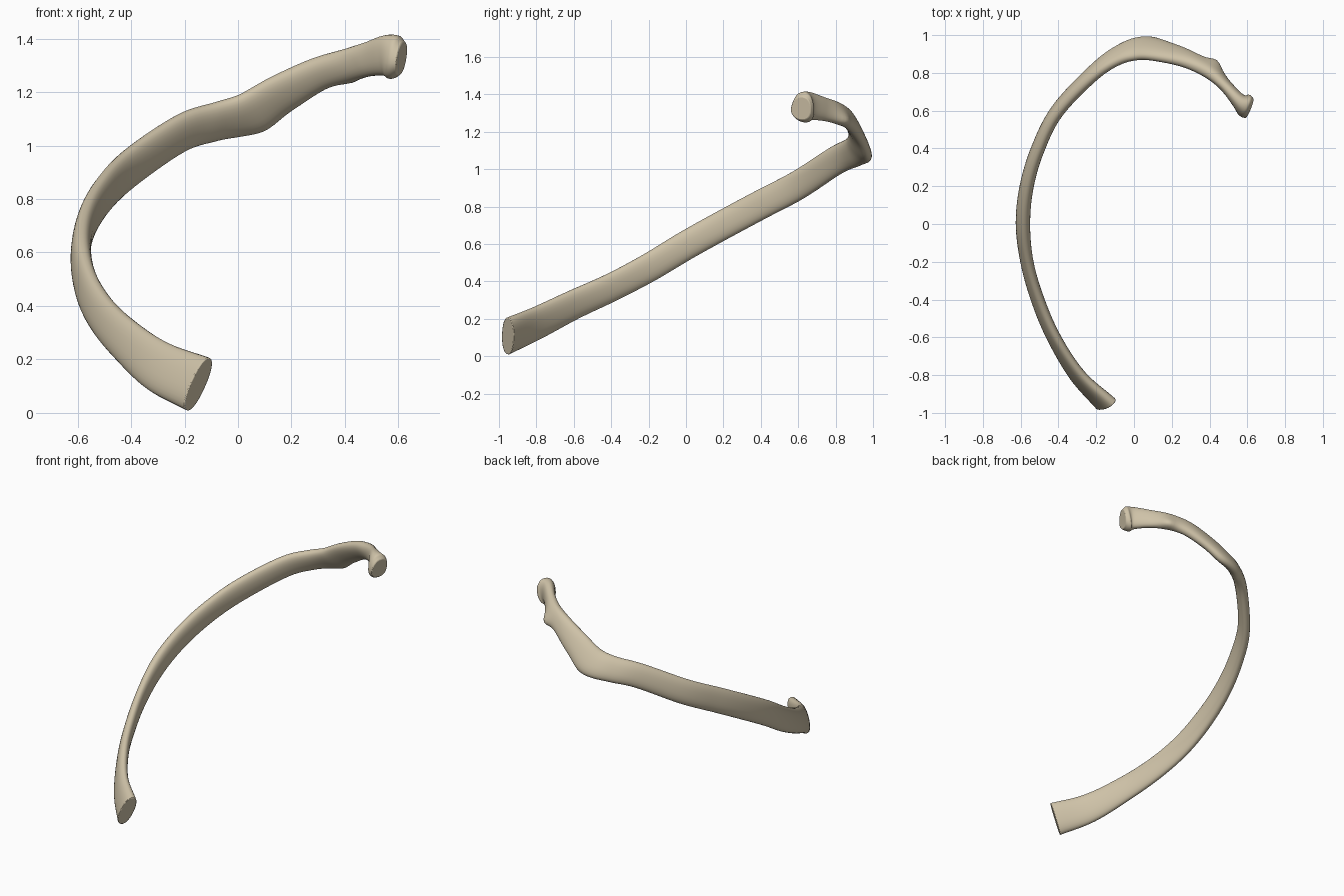
import bpy
import bmesh
from math import cos, sin, pi, radians, exp, copysign
from mathutils import Vector, Matrix

cube = bpy.data.objects.get("Cube")
if cube:
    bpy.data.objects.remove(cube, do_unlink=True)

# One flat bone colour
bone = bpy.data.materials.new("bone_tan")
bone.use_nodes = True
colour = (0.62, 0.54, 0.39, 1)
bone.diffuse_color = colour
shader = bone.node_tree.nodes["Principled BSDF"]
shader.inputs["Base Color"].default_value = colour
shader.inputs["Roughness"].default_value = 0.7

# Stations from cut front end to head: x, y, z, height, thickness, inward lean
STATIONS = [
    (-.148, -.953, .107, .215, .085, 18),
    (-.30, -.8, .175, .19, .07, 14),
    (-.425, -.6, .275, .165, .066, 11),
    (-.51, -.4, .367, .155, .066, 9),
    (-.567, -.2, .472, .155, .066, 7),
    (-.588, 0, .592, .155, .074, 6),
    (-.568, .2, .703, .155, .072, 6),
    (-.508, .4, .81, .155, .07, 7),
    (-.405, .6, .915, .155, .07, 9),
    (-.215, .8, 1.045, .152, .072, 15),
    (-.08, .895, 1.09, .16, .074, 26),
    (.04, .93, 1.122, .18, .074, 35),
    (.17, .908, 1.198, .16, .072, 35),
    (.3, .866, 1.267, .13, .075, 30),
    (.41, .806, 1.3, .125, .078, 20),
    (.485, .732, 1.322, .128, .066, 6),
    (.55, .658, 1.336, .152, .08, 0),
    (.585, .633, 1.33, .165, .115, 0),
    (.612, .621, 1.325, .125, .1, 0),
]
SIDES = 28
STEPS = 7


def spline(a, b, c, d, t):
    """Smooth interpolation between b and c."""
    return [0.5 * (2 * q + (r - p) * t + (2 * p - 5 * q + 4 * r - s) * t * t
                   + (3 * q - p - 3 * r + s) * t ** 3)
            for p, q, r, s in zip(a, b, c, d)]


def sample(stations, steps):
    """Resample the stations, extending both ends straight."""
    first = [2 * p - q for p, q in zip(stations[0], stations[1])]
    last = [2 * p - q for p, q in zip(stations[-1], stations[-2])]
    pts = [first, *stations, last]
    out = [spline(*pts[i:i + 4], k / steps)
           for i in range(len(stations) - 1) for k in range(steps)]
    return out + [list(stations[-1])]


def section(centre, tangent, height, thick, lean):
    """Rounded flat cross-section whose upper edge leans inward."""
    outward = Vector((0, 0, 1)).cross(tangent).normalized()
    up = tangent.cross(outward)
    turn = Matrix.Rotation(radians(lean), 3, tangent)
    # Turn so that the upper edge moves away from the outward side
    if (turn @ up).dot(outward) > 0:
        turn.transpose()
    outward, up = turn @ outward, turn @ up
    ring = []
    for k in range(SIDES):
        c, s = cos(2 * pi * k / SIDES), sin(2 * pi * k / SIDES)
        c, s = (copysign(abs(v) ** 0.88, v) for v in (c, s))
        ring.append(centre + outward * c * thick / 2 + up * s * height / 2)
    return ring


# Sweep the rib shaft, neck and head
path = sample(STATIONS, STEPS)
bm = bmesh.new()
rings = []
for i, p in enumerate(path):
    before, after = path[max(i - 4, 0)], path[min(i + 4, len(path) - 1)]
    tangent = (Vector(after[:3]) - Vector(before[:3])).normalized()
    ring = section(Vector(p[:3]), tangent, *p[3:])
    rings.append([bm.verts.new(v) for v in ring])
for a, b in zip(rings, rings[1:]):
    for k in range(SIDES):
        n = (k + 1) % SIDES
        bm.faces.new((a[k], a[n], b[n], b[k]))
bm.faces.new(rings[0])
bm.faces.new(rings[-1])

# Swellings: tubercle, lower edge at the angle, front of the head
SWELLINGS = [
    ((.43, .85, 1.26), .045, (.012, .02, -.008)),
    ((.1, .95, 1.08), .06, (0, .003, -.012)),
    ((.6, .56, 1.3), .06, (0, -.018, 0)),
]
for place, radius, push in SWELLINGS:
    for v in bm.verts:
        d = (v.co - Vector(place)).length / radius
        v.co += Vector(push) * exp(-d * d)

bmesh.ops.recalc_face_normals(bm, faces=bm.faces)
mesh = bpy.data.meshes.new("rib_bone")
bm.to_mesh(mesh)
bm.free()
mesh.materials.append(bone)
rib = bpy.data.objects.new("rib_bone", mesh)
bpy.context.collection.objects.link(rib)

# Slightly rounded rims on the cut end and the head
bevel = rib.modifiers.new("soft_rims", "BEVEL")
bevel.width = 0.006
bevel.segments = 2
bevel.limit_method = "ANGLE"
bevel.angle_limit = radians(50)

bpy.ops.object.select_all(action="DESELECT")
rib.select_set(True)
bpy.context.view_layer.objects.active = rib
bpy.ops.object.shade_smooth_by_angle(angle=radians(45))
